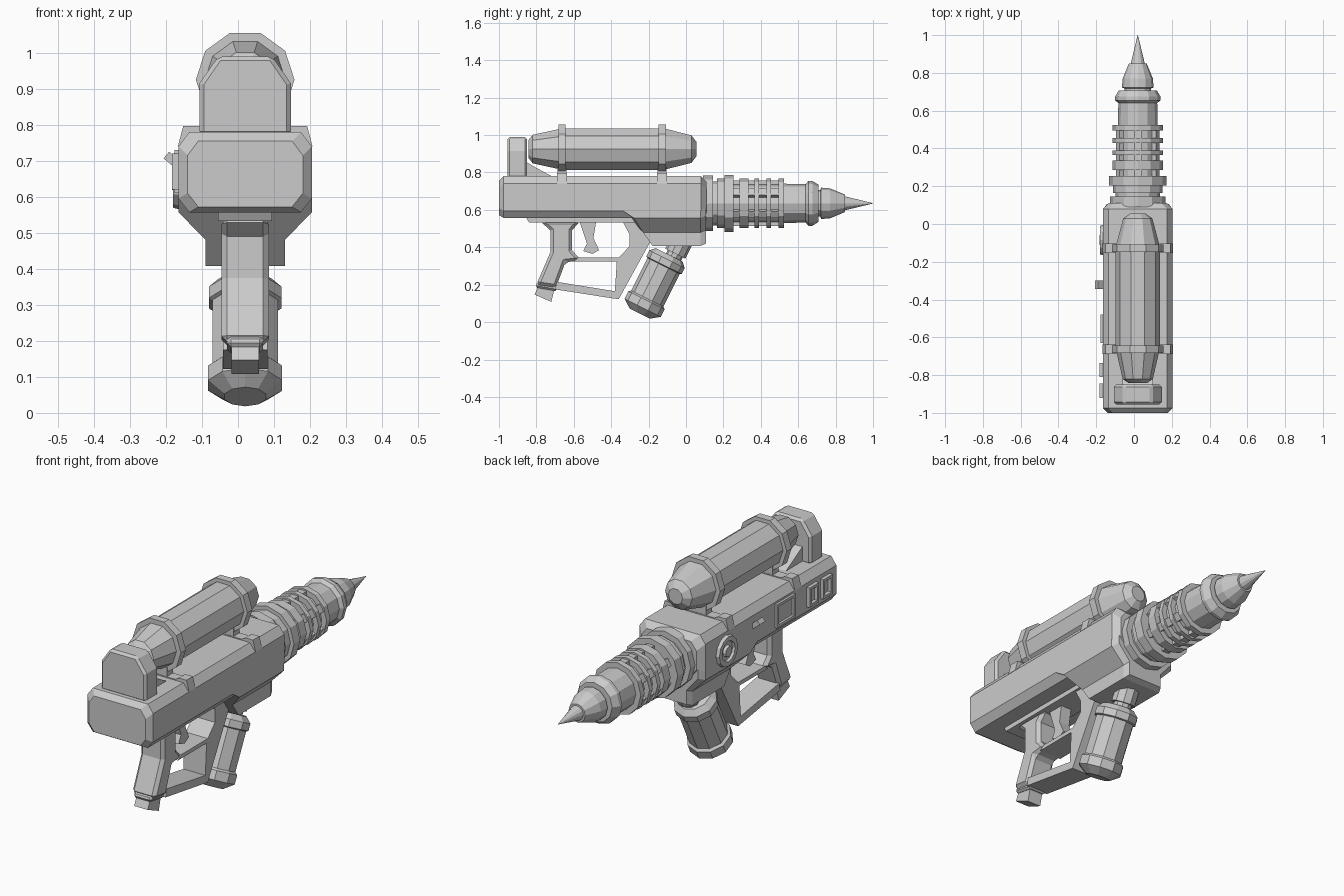
import bpy, bmesh
from math import cos, sin, pi, radians
from mathutils import Vector

CX = 0.02          # centre line of the gun
BARREL_Z = 0.635
TANK_Z = 0.925


def loft(name, rings, bevel=0.0):
    """Skin a list of equal-length closed rings and cap both ends."""
    bm = bmesh.new()
    vs = [[bm.verts.new(p) for p in ring] for ring in rings]
    n = len(rings[0])
    for a, b in zip(vs, vs[1:]):
        for i in range(n):
            bm.faces.new((a[i], a[(i + 1) % n], b[(i + 1) % n], b[i]))
    bm.faces.new(vs[0])
    bm.faces.new(vs[-1])
    bmesh.ops.recalc_face_normals(bm, faces=bm.faces)
    me = bpy.data.meshes.new(name)
    bm.to_mesh(me)
    bm.free()
    ob = bpy.data.objects.new(name, me)
    bpy.context.collection.objects.link(ob)
    if bevel:
        m = ob.modifiers.new("Bevel", 'BEVEL')
        m.width, m.segments, m.limit_method = bevel, 1, 'ANGLE'
        m.angle_limit = radians(50)
    return ob


def side_prism(name, yz, half, bevel=0.0):
    """Side profile extruded evenly either side of the centre line."""
    return loft(name, [[(CX + s * half, y, z) for y, z in yz] for s in (-1, 1)], bevel)


def front_prism(name, xz, y0, y1, bevel=0.0):
    return loft(name, [[(CX + x, y, z) for x, z in xz] for y in (y0, y1)], bevel)


def box(name, x0, x1, y0, y1, z0, z1, bevel=0.0):
    return loft(name, [[(x, y0, z0), (x, y1, z0), (x, y1, z1), (x, y0, z1)]
                       for x in (x0, x1)], bevel)


def lathe(name, profile, origin, axis, n, phase=0.0):
    """Faceted turned part; profile is (distance along axis, radius)."""
    o, d = Vector(origin), Vector(axis).normalized()
    u = Vector((0, 1, 0)) if abs(d.x) > 0.9 else Vector((1, 0, 0))
    v = d.cross(u)
    return loft(name, [[o + d * t + (u * cos(a) + v * sin(a)) * r
                        for a in (phase + 2 * pi * i / n for i in range(n))]
                       for t, r in profile])


# Main body with chamfered edges and ends
def body_ring(y, i):
    w, b, t = 0.185 - i, 0.557 + i * 0.6, 0.78 - i
    half = [(w - 0.03, b), (w, b + 0.038), (w, t - 0.04), (w - 0.03, t)]
    return [(CX + x, y, z) for x, z in half + [(-x, z) for x, z in reversed(half)]]


loft("body", [body_ring(-1, 0.025), body_ring(-0.975, 0),
              body_ring(0.08, 0), body_ring(0.11, 0.03)])

# Deeper front housing with raked back
housing = [(0.185, 0.60, -0.345), (0.185, 0.557, -0.28),
           (0.11, 0.48, -0.23), (0.11, 0.408, -0.18)]
housing += [(-x, z, y) for x, z, y in reversed(housing)]
loft("front_housing", [[(CX + x, y, z) for x, z, y in housing],
                       [(CX + x, 0.078, z) for x, z, y in housing],
                       [(CX + x * 0.88, 0.107, z + 0.012) for x, z, y in housing]])

# Underside plate
side_prism("underside_plate", [(-0.86, 0.57), (-0.84, 0.533), (-0.25, 0.533), (-0.25, 0.57)], 0.075)

# Rear sight block and its ramp
front_prism("rear_block", [(-0.127, 0.77), (-0.127, 0.915), (-0.075, 0.99),
                           (0.075, 0.99), (0.127, 0.915), (0.127, 0.77)], -0.955, -0.85, 0.012)
side_prism("rear_ramp", [(-0.86, 0.77), (-0.86, 0.86), (-0.81, 0.83), (-0.70, 0.77)], 0.08)

# Top tank with straps and mounts
lathe("tank", [(-0.842, 0.05), (-0.82, 0.08), (-0.66, 0.117), (-0.12, 0.117),
               (0.03, 0.077), (0.056, 0.04)], (CX, 0, TANK_Z), (0, 1, 0), 10)
for i, y in enumerate((-0.663, -0.128)):
    lathe(f"tank_strap_{i}", [(y - 0.02, 0.137), (y + 0.02, 0.137)],
          (CX, 0, TANK_Z), (0, 1, 0), 10)
    front_prism(f"tank_mount_{i}", [(-0.187, 0.74), (-0.172, 0.797), (-0.13, 0.797), (-0.11, 0.785),
                                    (0.11, 0.785), (0.13, 0.797), (0.172, 0.797), (0.187, 0.74)],
                y - 0.026, y + 0.026)
    box(f"tank_foot_{i}", CX - 0.06, CX + 0.06, y - 0.024, y + 0.024, 0.77, 0.83)

# Barrel core, steps and nose
lathe("barrel", [(0.09, 0.148), (0.145, 0.148), (0.145, 0.118), (0.165, 0.118), (0.165, 0.132),
                 (0.205, 0.132), (0.205, 0.152), (0.255, 0.152), (0.255, 0.105),
                 (0.52, 0.105), (0.64, 0.103), (0.655, 0.12), (0.675, 0.12), (0.708, 0.1),
                 (0.708, 0.07), (0.718, 0.07), (0.722, 0.084), (0.77, 0.08),
                 (0.85, 0.047), (0.85, 0.037), (1.0, 0.001)],
      (CX, 0, BARREL_Z), (0, 1, 0), 12)

# Barrel cage: rings plus lengthwise bars
for i, (a, b) in enumerate(((0.285, 0.335), (0.365, 0.39), (0.43, 0.455), (0.495, 0.525))):
    lathe(f"cage_ring_{i}", [(a, 0.133), (b, 0.133)], (CX, 0, BARREL_Z), (0, 1, 0), 12)
for i in range(6):
    bar = box(f"cage_bar_{i}", -0.02, 0.02, 0.25, 0.52, 0.08, 0.122)
    bar.location = (CX, 0, BARREL_Z)
    bar.rotation_euler.y = i * pi / 3

# Pistol grip, foot and trigger
side_prism("grip", [(-0.78, 0.54), (-0.565, 0.54), (-0.61, 0.49), (-0.61, 0.385), (-0.56, 0.33),
                    (-0.645, 0.32), (-0.695, 0.185), (-0.80, 0.20), (-0.725, 0.375),
                    (-0.725, 0.49)], 0.066, 0.016)
side_prism("grip_collar", [(-0.685, 0.205), (-0.69, 0.165), (-0.805, 0.185), (-0.795, 0.215)], 0.05, 0.01)
side_prism("grip_foot", [(-0.70, 0.19), (-0.72, 0.108), (-0.81, 0.147), (-0.785, 0.20)], 0.038)
side_prism("trigger", [(-0.57, 0.54), (-0.48, 0.54), (-0.495, 0.45), (-0.465, 0.385),
                       (-0.50, 0.365), (-0.55, 0.38), (-0.53, 0.42), (-0.55, 0.48)], 0.03)

# Trigger guard, front strut and lower bar in one profile
side_prism("guard_frame", [(-0.26, 0.56), (-0.185, 0.44), (-0.36, 0.122), (-0.70, 0.175),
                           (-0.69, 0.215), (-0.38, 0.165), (-0.37, 0.325), (-0.60, 0.325),
                           (-0.575, 0.345), (-0.36, 0.345), (-0.302, 0.405), (-0.302, 0.47),
                           (-0.335, 0.53), (-0.335, 0.56)], 0.062)

# Hanging canister and its neck
AXIS = (0, 0.446, 0.895)
lathe("canister", [(0, 0.06), (0.035, 0.108), (0.08, 0.108), (0.09, 0.096), (0.285, 0.096),
                   (0.29, 0.106), (0.325, 0.106), (0.352, 0.08)],
      (CX, -0.247, 0.045), AXIS, 10, pi / 10)
lathe("canister_neck", [(0.33, 0.045), (0.37, 0.045), (0.37, 0.06), (0.45, 0.06)],
      (CX, -0.222, 0.035), AXIS, 10, pi / 10)

# Left side: dial, lever and framed panels
lathe("dial", [(0, 0.08), (0.018, 0.075), (0.018, 0.052), (0.006, 0.048),
               (0.006, 0.03), (0.02, 0.026)], (-0.163, -0.085, 0.645), (-1, 0, 0), 12)
lever = box("lever", -0.025, 0.025, -0.033, 0.012, -0.012, 0.012)
lever.location = (-0.18, -0.31, 0.70)
lever.rotation_euler.y = radians(40)


def panel(name, y0, y1, z0, z1, depth):
    def ring(x, k):
        return [(x, y0 + k, z0 + k), (x, y1 - k, z0 + k), (x, y1 - k, z1 - k), (x, y0 + k, z1 - k)]
    x = -0.165
    loft(name, [ring(x + 0.01, 0), ring(x - depth, 0), ring(x - depth, 0.014), ring(x - 0.002, 0.016)])


panel("large_panel", -0.63, -0.48, 0.61, 0.73, 0.012)
panel("small_panel_0", -0.81, -0.735, 0.62, 0.72, 0.018)
panel("small_panel_1", -0.92, -0.845, 0.62, 0.72, 0.018)
